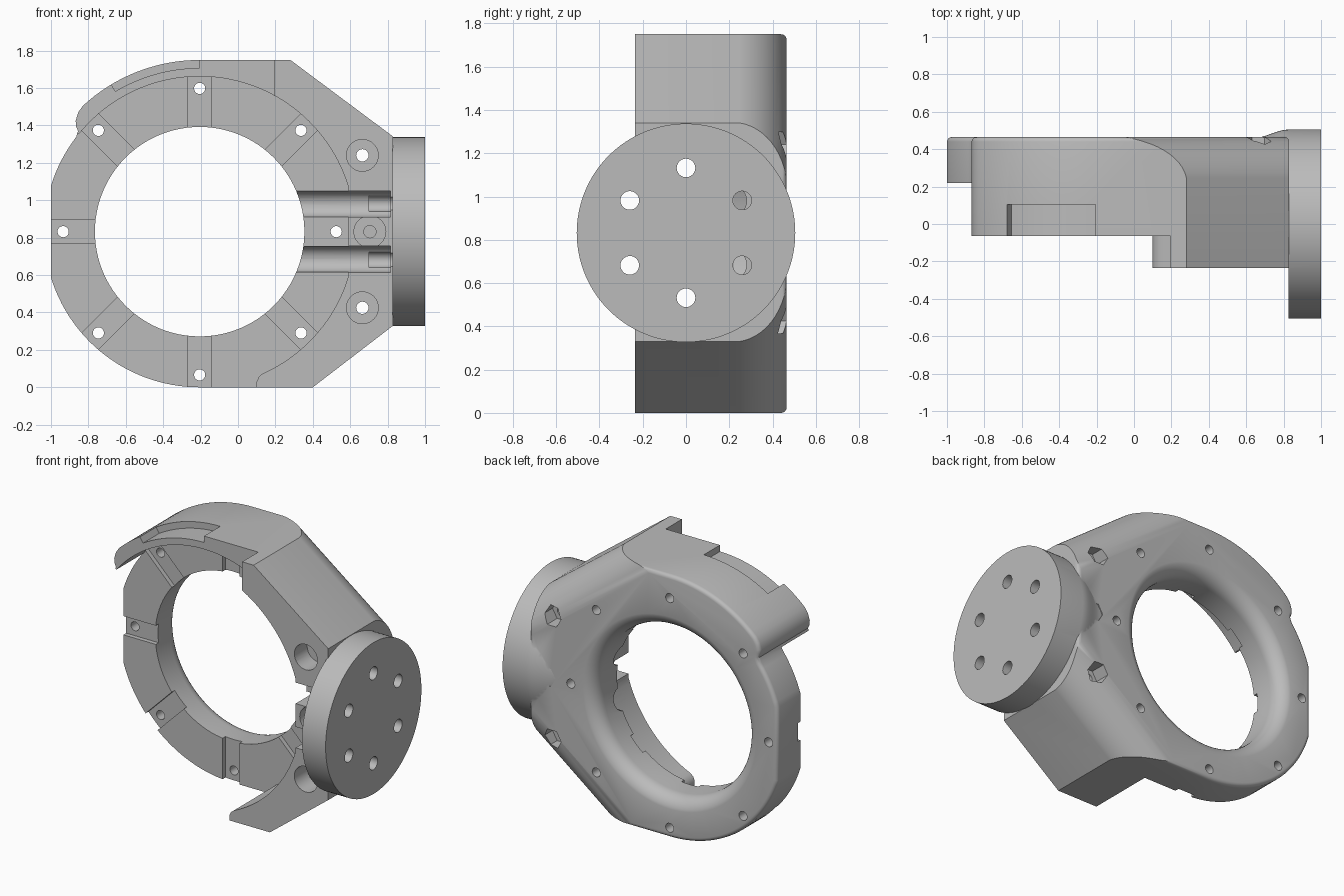
import bpy, bmesh, math

if "Cube" in bpy.data.objects:
    bpy.data.objects.remove(bpy.data.objects["Cube"])

CX, CZ = -0.205, 0.832          # ring centre in x and z
BACK, FACE, FRONT = 0.465, 0.22, -0.235

grey = bpy.data.materials.new("plain_grey")
grey.diffuse_color = (0.5, 0.5, 0.5, 1)
grey.use_nodes = True
grey.node_tree.nodes["Principled BSDF"].inputs["Base Color"].default_value = grey.diffuse_color


def along_y(a, b, c):
    return (a, c, b)


def along_x(a, b, c):
    return (c, a, b)


def finish(name, bm):
    bmesh.ops.recalc_face_normals(bm, faces=bm.faces)
    me = bpy.data.meshes.new(name)
    bm.to_mesh(me)
    bm.free()
    ob = bpy.data.objects.new(name, me)
    bpy.context.collection.objects.link(ob)
    me.materials.append(grey)
    return ob


def prism(name, pts, lo, hi, place=along_y, back_bevel=0):
    bm = bmesh.new()
    low = [bm.verts.new(place(a, b, lo)) for a, b in pts]
    high = [bm.verts.new(place(a, b, hi)) for a, b in pts]
    n = len(pts)
    bm.faces.new(low)
    bm.faces.new(high)
    for i in range(n):
        j = (i + 1) % n
        bm.faces.new((low[i], low[j], high[j], high[i]))
    bmesh.ops.recalc_face_normals(bm, faces=bm.faces)
    if back_bevel:
        rim = set(high)
        edges = [e for e in bm.edges if e.verts[0] in rim and e.verts[1] in rim]
        bmesh.ops.bevel(bm, geom=edges, offset=back_bevel, segments=4, profile=0.5,
                        affect='EDGES', clamp_overlap=False)
    return finish(name, bm)


def lathe(name, profile, a0, b0, place, sides=96):
    bm = bmesh.new()
    rings = []
    for r, h in profile:
        rings.append([bm.verts.new(place(a, b, h)) for a, b in arc(r, 0, 360, sides, a0, b0)[:-1]])
    bm.faces.new(rings[0])
    bm.faces.new(rings[-1])
    for p, q in zip(rings, rings[1:]):
        for i in range(sides):
            j = (i + 1) % sides
            bm.faces.new((p[i], p[j], q[j], q[i]))
    return finish(name, bm)


def arc(r, d0, d1, n, a0=CX, b0=CZ):
    out = []
    for i in range(n + 1):
        t = math.radians(d0 + (d1 - d0) * i / n)
        out.append((a0 + r * math.cos(t), b0 + r * math.sin(t)))
    return out


def rod(r, a, b, lo, hi, place=along_y, sides=32):
    return prism("cutter", arc(r, 0, 360, sides, a, b)[:-1], lo, hi, place)


def box(x0, x1, y0, y1, z0, z1):
    return prism("cutter", [(x0, z0), (x1, z0), (x1, z1), (x0, z1)], y0, y1)


def combine(target, other, op='DIFFERENCE'):
    m = target.modifiers.new("bool", 'BOOLEAN')
    m.operation, m.solver, m.object = op, 'EXACT', other
    bpy.context.view_layer.objects.active = target
    bpy.ops.object.modifier_apply(modifier=m.name)
    bpy.data.objects.remove(other)


# Full silhouette, rounded along the back rim
outline = [(CX, 0), (0.4, 0), (0.83, 0.33), (0.83, 1.34), (0.28, 1.75)]
outline += arc(0.918, 90, 133, 16)
outline += [(-0.855, 1.468), (-0.868, 1.425), (-0.866, 1.395), (-0.855, 1.37)]
outline += arc(0.832, 142.5, 162.85, 8) + arc(0.832, 197.15, 270, 28)[:-1]
body = prism("ring_bracket", outline, FRONT, BACK, back_bevel=0.025)

# Open the front of the ring, leaving the upper lip and lower lobe
recess = [(min(x, 0.59), z) for x, z in arc(0.83, -66, 141, 80)]
recess += [(-1.2, 1.354), (-1.2, -0.2), (0.1, -0.2), (0.1, 0.03), (0.112, 0.057)]
combine(body, prism("cutter", recess, -1, FACE))
combine(body, box(-1.3, 0.195, -1, -0.065, 0.9, 2))
notch = arc(0.875, 90, 121, 12) + arc(0.97, 121, 90, 12)
combine(body, prism("cutter", notch, -1, 0.105))


# Large rounding where the slanted sides meet the back
def round_side(p, q, out):
    dx, dz = q[0] - p[0], q[1] - p[1]
    length = math.hypot(dx, dz)
    dx, dz = dx / length, dz / length
    nx, nz = dz * out, -dx * out

    def place(u, y, t):
        return (p[0] + nx * u + dx * t, y, p[1] + nz * u + dz * t)
    prof = arc(0.25, 0, 90, 14, -0.248, 0.217)
    prof += [(-0.248, 0.6), (0.2, 0.6), (0.2, 0.217)]
    combine(body, prism("cutter", prof, -0.6, length + 0.5, place))


round_side((0.28, 1.75), (0.83, 1.34), -1)
round_side((0.4, 0), (0.83, 0.33), 1)

# Central hole, flared towards the back
flare = [(0.56, -1)]
flare += [(0.66 - 0.1 * math.cos(math.radians(t)), 0.367 + 0.1 * math.sin(math.radians(t)))
          for t in range(0, 91, 10)]
flare.append((0.66, 0.6))
combine(body, lathe("cutter", flare, CX, CZ, along_y))

# Radial grooves and screw holes round the ring
for k in range(8):
    t = math.radians(45 * k)
    c, s = math.cos(t), math.sin(t)
    if k:
        corners = [(0.5, -0.0625), (0.84, -0.0625), (0.84, 0.0625), (0.5, 0.0625)]
        combine(body, prism("cutter", [(CX + r * c - w * s, CZ + r * s + w * c)
                                       for r, w in corners], 0.205, 0.25))
    d = 0.73 if k in (0, 4) else 0.766
    combine(body, rod(0.03, CX + d * c, CZ + d * s, 0, 0.6, sides=20))

# Two round-bottomed channels leading to the flange
for z in (0.98, 0.685):
    prof = [(-1, z + 0.07), (-1, z - 0.07)] + arc(0.07, -90, 90, 14, 0.21, z)
    combine(body, prism("cutter", [(y, b) for y, b in prof], 0.2, 0.815, along_x))

# Counterbored bolts with hexagonal nut pockets behind
for x, z in ((0.665, 1.24), (0.705, CZ), (0.665, 0.425)):
    combine(body, rod(0.085, x, z, -1, -0.1))
    combine(body, rod(0.033, x, z, -0.5, 0.6, sides=20))
    combine(body, rod(0.068, x, z, 0.36, 0.7, sides=6))

# Round flange with a blended shoulder at the back
prof = [(0.455, 0.62)]
prof += [(0.46 + 0.045 * (3 * u * u - 2 * u ** 3), 0.64 + 0.186 * u)
         for u in [i / 8 for i in range(9)]]
prof.append((0.505, 1.0))
flange = lathe("flange", prof, 0, CZ, along_x, 128)
combine(flange, box(0.5, 0.826, -1, 0.3, 0, 2))
combine(body, flange, 'UNION')

# Six flange bolt holes
for k in range(6):
    t = math.radians(30 + 60 * k)
    y, z = 0.3 * math.cos(t), CZ + 0.3 * math.sin(t)
    combine(body, rod(0.043, y, z, 0.7 if y > 0.1 else 0.5, 1.2, along_x))

bpy.ops.object.select_all(action='DESELECT')
body.select_set(True)
bpy.context.view_layer.objects.active = body
bpy.ops.object.shade_smooth_by_angle(angle=math.radians(28))
